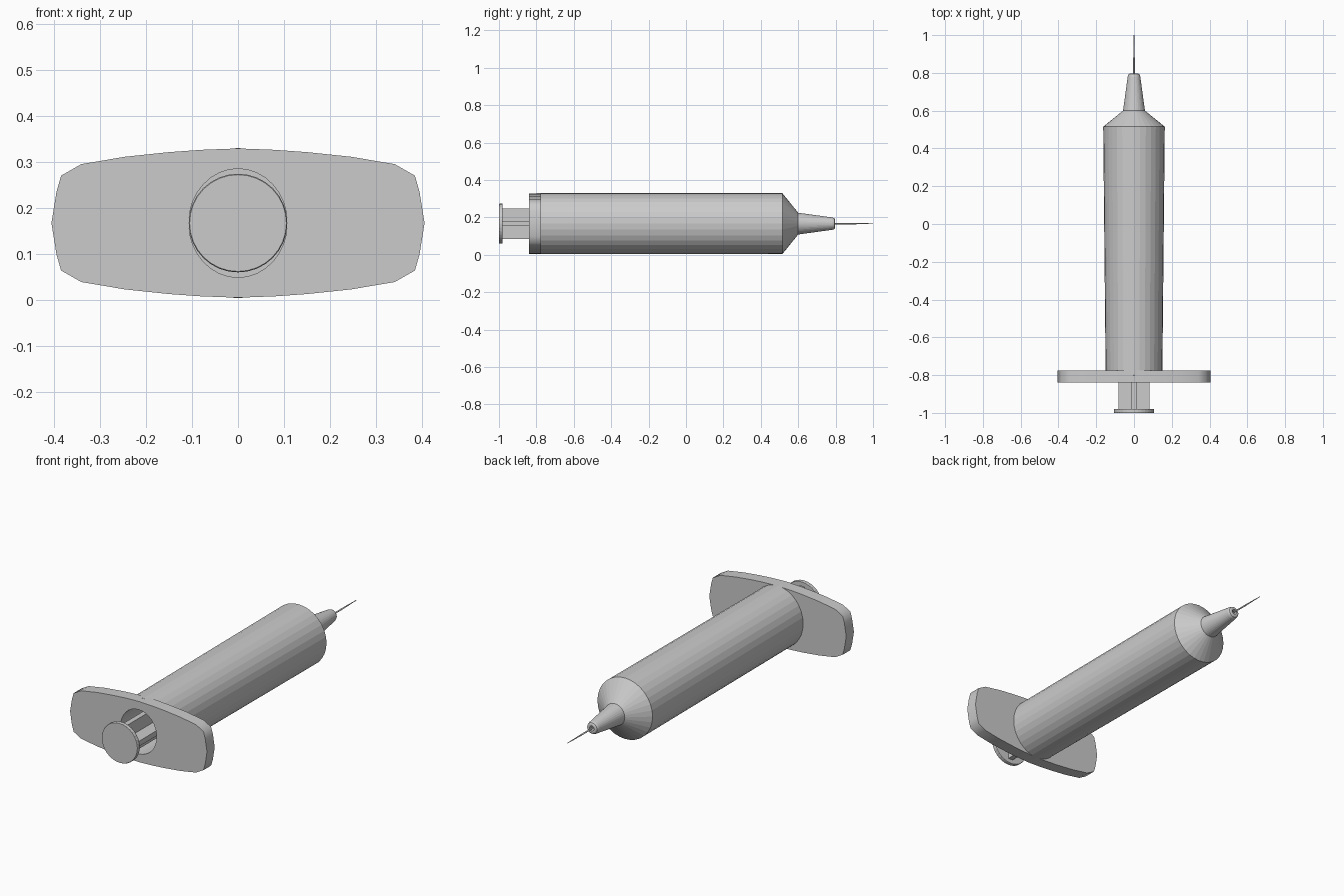
import bpy, bmesh
from math import sin, cos, tau, radians

if "Cube" in bpy.data.objects:
    bpy.data.objects.remove(bpy.data.objects["Cube"])

CZ = 0.167      # height of the syringe axis
SEG = 32


def lathe(name, profile, seg=SEG):
    """Skin rings along y; each profile entry is (y, x radius, z radius)."""
    bm = bmesh.new()
    rings = []
    for y, rx, rz in profile:
        if rx == 0:
            rings.append([bm.verts.new((0, y, CZ))])
        else:
            rings.append([bm.verts.new((rx * cos(tau * i / seg), y, CZ + rz * sin(tau * i / seg)))
                          for i in range(seg)])
    for a, b in zip(rings, rings[1:]):
        for i in range(seg):
            j = (i + 1) % seg
            if len(a) == 1:
                bm.faces.new((a[0], b[i], b[j]))
            elif len(b) == 1:
                bm.faces.new((a[i], b[0], a[j]))
            else:
                bm.faces.new((a[i], b[i], b[j], a[j]))
    return finish(name, bm)


def finish(name, bm):
    bmesh.ops.recalc_face_normals(bm, faces=bm.faces)
    me = bpy.data.meshes.new(name)
    bm.to_mesh(me)
    bm.free()
    ob = bpy.data.objects.new(name, me)
    bpy.context.collection.objects.link(ob)
    return ob


def rnd(*pairs):
    return [(y, r, r) for y, r in pairs]


# Hollow barrel with shoulder, nozzle and recessed tip
lathe("barrel",
      [(0.50, 0, 0), (0.50, 0.112, 0.118), (-0.838, 0.107, 0.118),
       (-0.80, 0.150, 0.163), (0.515, 0.163, 0.163)]
      + rnd((0.60, 0.058), (0.782, 0.033), (0.793, 0.029), (0.797, 0.022),
            (0.797, 0.013), (0.775, 0.010), (0.775, 0)))

# Needle with a tapered point
lathe("needle", rnd((0.77, 0), (0.77, 0.004), (0.88, 0.004), (1.0, 0.0015), (1.0, 0)), 12)

# Finger flange: barrel-shaped plate with an oval opening
quarter = [(0.405, 0), (0.394, 0.068), (0.384, 0.103), (0.340, 0.128),
           (0.245, 0.144), (0.150, 0.154), (0.080, 0.159), (0, 0.162)]
half = quarter + [(-x, z) for x, z in quarter[-2::-1]]
outline = half + [(x, -z) for x, z in half[-2:0:-1]]
hole = [(0.107 * cos(tau * i / SEG), 0.118 * sin(tau * i / SEG)) for i in range(SEG)]

curve = bpy.data.curves.new("finger_flange", 'CURVE')
curve.dimensions = '2D'
curve.fill_mode = 'BOTH'
curve.extrude = 0.0325
for pts in (outline, hole):
    sp = curve.splines.new('POLY')
    sp.points.add(len(pts) - 1)
    for p, (x, z) in zip(sp.points, pts):
        p.co = (x, z, 0, 1)
    sp.use_cyclic_u = True
flange = bpy.data.objects.new("finger_flange", curve)
flange.location = (0, -0.8075, CZ)
flange.rotation_euler = (radians(90), 0, 0)
bpy.context.collection.objects.link(flange)
bpy.context.view_layer.objects.active = flange
flange.select_set(True)
bpy.ops.object.convert(target='MESH')

# Plunger rod: cross-shaped section swept along y
R, T = 0.082, 0.014
corner = [(R, -T), (R, T), (T, T)]
cross = []
for k in range(4):
    c, s = round(cos(tau * k / 4)), round(sin(tau * k / 4))
    cross += [(c * x - s * z, s * x + c * z) for x, z in corner]
bm = bmesh.new()
face = bm.faces.new([bm.verts.new((x, -0.985, CZ + z)) for x, z in cross])
ext = bmesh.ops.extrude_face_region(bm, geom=[face])
bmesh.ops.translate(bm, vec=(0, 1.335, 0),
                    verts=[g for g in ext["geom"] if isinstance(g, bmesh.types.BMVert)])
finish("plunger_rod", bm)

# Thumb pad and internal piston
lathe("thumb_pad", rnd((-1.0, 0), (-1.0, 0.105), (-0.997, 0.107), (-0.983, 0.107),
                       (-0.98, 0.105), (-0.98, 0)))
lathe("piston", rnd((0.34, 0), (0.34, 0.106), (0.44, 0.106), (0.48, 0)))
